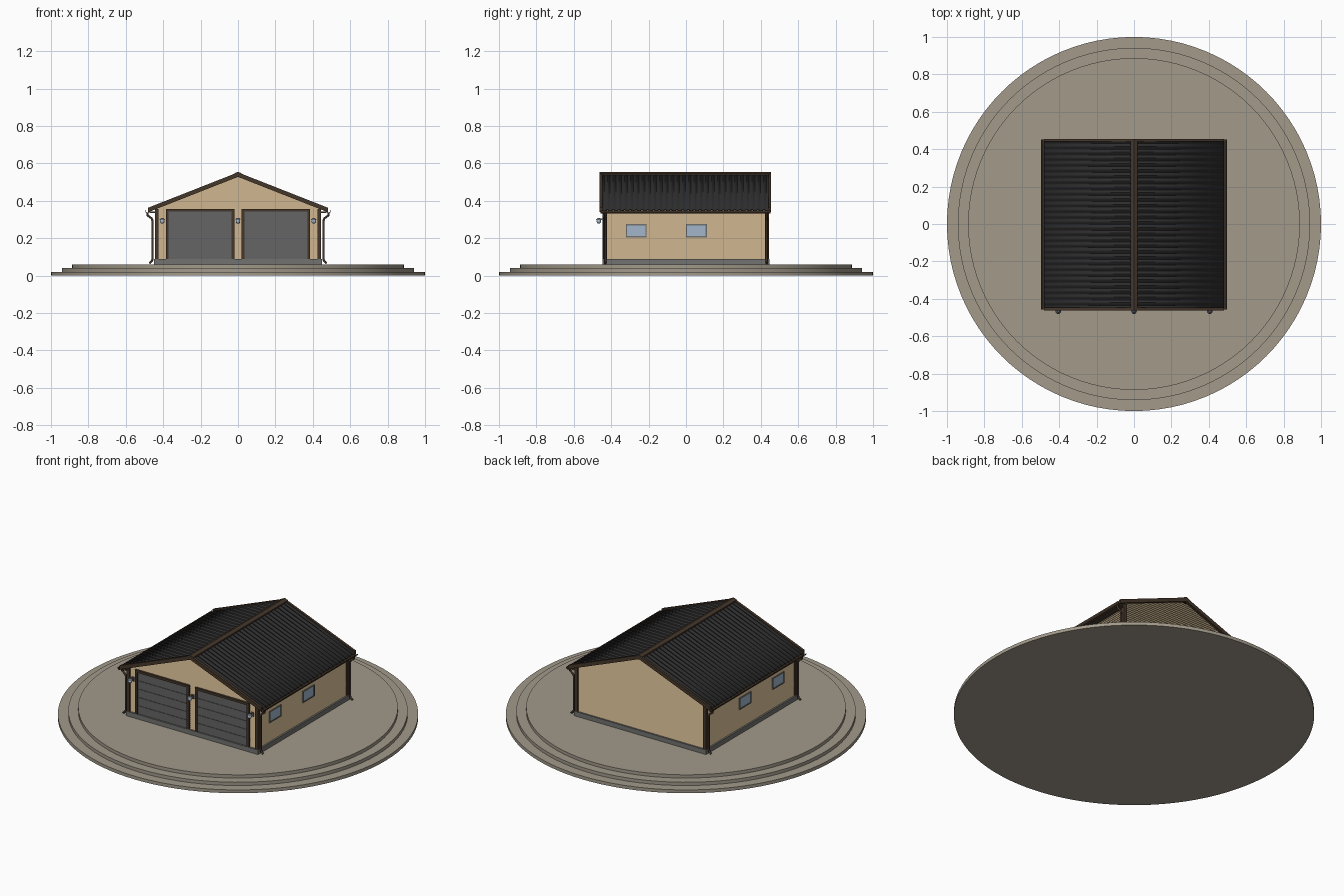
import bpy, bmesh, math

if "Cube" in bpy.data.objects:
    bpy.data.objects.remove(bpy.data.objects["Cube"])

def mat(name, r, g, b):
    m = bpy.data.materials.new(name)
    m.diffuse_color = (r, g, b, 1)
    m.use_nodes = True
    m.node_tree.nodes["Principled BSDF"].inputs["Base Color"].default_value = m.diffuse_color
    return m

STONE = mat("stone", .36, .32, .255)
CONC = mat("concrete", .17, .17, .16)
WOOD = mat("siding", .52, .39, .235)
BROWN = mat("brown_trim", .06, .038, .024)
DOOR = mat("door_grey", .13, .13, .13)
ROOF = mat("roof_metal", .025, .025, .025)
GLASS = mat("glass", .36, .47, .6)
STEEL = mat("lamp_steel", .12, .13, .15)

def finish(name, bm, m, smooth=False):
    bmesh.ops.recalc_face_normals(bm, faces=bm.faces)
    me = bpy.data.meshes.new(name)
    bm.to_mesh(me)
    bm.free()
    ob = bpy.data.objects.new(name, me)
    bpy.context.collection.objects.link(ob)
    me.materials.append(m)
    if smooth:
        bpy.ops.object.select_all(action='DESELECT')
        ob.select_set(True)
        bpy.context.view_layer.objects.active = ob
        bpy.ops.object.shade_smooth_by_angle(angle=math.radians(35))
    return ob

def add_box(bm, x0, x1, y0, y1, z0, z1):
    v = bmesh.ops.create_cube(bm, size=1)['verts']
    for p in v:
        p.co = ((x0 + x1) / 2 + p.co.x * (x1 - x0),
                (y0 + y1) / 2 + p.co.y * (y1 - y0),
                (z0 + z1) / 2 + p.co.z * (z1 - z0))

def boxes(name, dims, m):
    bm = bmesh.new()
    for d in dims:
        add_box(bm, *d)
    return finish(name, bm, m)

def prism(name, prof, y0, y1, m, smooth=False):
    """Extrude an (x, z) outline along y."""
    bm = bmesh.new()
    f = bm.faces.new([bm.verts.new((x, y0, z)) for x, z in prof])
    r = bmesh.ops.extrude_face_region(bm, geom=[f])
    for v in r['geom']:
        if isinstance(v, bmesh.types.BMVert):
            v.co.y = y1
    return finish(name, bm, m, smooth)

def chevron(half, top, slope, t):
    e = top - slope * half
    return [(-half, e), (0, top), (half, e), (half, e - t), (0, top - t), (-half, e - t)]

# round stepped plinth
for i, (r, z) in enumerate([(1.0, 0), (.942, .02), (.887, .04)]):
    bm = bmesh.new()
    bmesh.ops.create_cone(bm, cap_ends=True, segments=96, radius1=r, radius2=r, depth=.02)
    bmesh.ops.translate(bm, vec=(0, 0, z + .01), verts=bm.verts)
    finish(f"plinth_step_{i + 1}", bm, STONE, True)

# foundation slab
boxes("foundation", [(-.448, .448, -.446, .446, .06, .088)], CONC)

# lapped siding: each course is a wedge, gable courses follow the roof slope
W, Y, H = .434, .432, .0125

def course(bm, a0, a1, z, place):
    """Wedge plank from half-width a0 (bottom) to a1 (top)."""
    pts = [(-a0, .004, z), (a0, .004, z), (a1, 0, z + H), (-a1, 0, z + H),
           (-a0, -.01, z), (a0, -.01, z), (a1, -.01, z + H), (-a1, -.01, z + H)]
    v = [bm.verts.new(place(*p)) for p in pts]
    for f in [(0, 1, 2, 3), (7, 6, 5, 4), (0, 4, 5, 1), (1, 5, 6, 2), (2, 6, 7, 3), (3, 7, 4, 0)]:
        bm.faces.new([v[i] for i in f])

for s, end, side in [(-1, "front", "left"), (1, "back", "right")]:
    bm = bmesh.new()
    z = .088
    while z + H < .532:
        lim = lambda q: min(W, (.535 - q) / .4)
        course(bm, lim(z), lim(z + H), z, lambda a, d, q: (a, s * (Y + d), q))
        z += H
    finish(end + "_wall", bm, WOOD)
    bm = bmesh.new()
    for i in range(21):
        course(bm, Y, Y, .088 + i * H, lambda a, d, q: (s * (W + d), a, q))
    finish(side + "_wall", bm, WOOD)

# corner posts
boxes("corner_posts", [(sx * .424, sx * .444, sy * .422, sy * .443, .088, .355)
                       for sx in (-1, 1) for sy in (-1, 1)], BROWN)

# garage doors with frames
for s, n in [(-1, "left"), (1, "right")]:
    c = s * .203
    boxes(n + "_garage_door_panels",
          [(c - .17, c + .17, -.440, -.42, .09 + i * .051, .139 + i * .051) for i in range(5)]
          + [(c - .17, c + .17, -.437, -.42, .088, .345)], DOOR)
    boxes(n + "_garage_door_frame",
          [(c - .183, c - .168, -.447, -.42, .088, .357),
           (c + .168, c + .183, -.447, -.42, .088, .357),
           (c - .168, c + .168, -.447, -.42, .343, .357)], BROWN)

# side windows
for s, n in [(-1, "left"), (1, "right")]:
    for i, y in enumerate((-.266, .055)):
        a, b = sorted((s * .43, s * .4395))
        boxes(f"{n}_window_{i + 1}", [(a, b, y - .05, y + .05, .21, .27)], GLASS)
        a, b = sorted((s * .43, s * .443))
        boxes(f"{n}_window_frame_{i + 1}",
              [(a, b, y - .056, y + .056, zz, zz + .006) for zz in (.205, .269)]
              + [(a, b, yy, yy + .006, .205, .275) for yy in (y - .056, y + .05)], CONC)

# corrugated roof
bm = bmesh.new()
waves, seg, y0, y1 = 29, 8, -.452, .446
rows = []
for i in range(waves * seg + 1):
    y = y0 + (y1 - y0) * i / (waves * seg)
    d = .0045 * math.cos(2 * math.pi * i / seg)
    rows.append([bm.verts.new((x, y, .541 - .4 * abs(x) + d)) for x in (-.48, 0, .48)])
for a, b in zip(rows, rows[1:]):
    for k in (0, 1):
        bm.faces.new((a[k], a[k + 1], b[k + 1], b[k]))
roof = finish("corrugated_roof", bm, ROOF, True)
sol = roof.modifiers.new("thickness", 'SOLIDIFY')
sol.thickness, sol.offset = .004, 0

# roof trim: ridge cap, bargeboards, eave soffits
prism("ridge_cap", chevron(.02, .555, .4, .008), -.463, .455, BROWN)
prism("front_bargeboard", chevron(.48, .552, .393, .024), -.463, -.447, BROWN)
prism("back_bargeboard", chevron(.48, .552, .393, .024), .441, .455, BROWN)
boxes("eave_soffits", [(min(s * .43, s * .474), max(s * .43, s * .474), -.447, .441, .334, .344)
                       for s in (-1, 1)], BROWN)

# gutters and downspouts
for s, n in [(-1, "left"), (1, "right")]:
    arc = [math.pi + math.pi * i / 8 for i in range(9)]
    prof = [(s * .484 + .012 * math.cos(t), .347 + .014 * math.sin(t)) for t in arc] \
        + [(s * .484 + .009 * math.cos(t), .347 + .011 * math.sin(t)) for t in reversed(arc)]
    prism(n + "_gutter", prof, -.458, .452, BROWN, True)
    for sy, e in [(-1, "front"), (1, "back")]:
        cu = bpy.data.curves.new(f"{e}_{n}_downspout", 'CURVE')
        cu.dimensions = '3D'
        cu.bevel_depth, cu.bevel_resolution, cu.use_fill_caps = .006, 2, True
        path = [(.484, .337), (.483, .322), (.462, .306), (.457, .294),
                (.457, .088), (.461, .077), (.474, .066)]
        sp = cu.splines.new('POLY')
        sp.points.add(len(path) - 1)
        for p, (x, z) in zip(sp.points, path):
            p.co = (s * x, sy * .432, z, 1)
        cu.materials.append(BROWN)
        bpy.context.collection.objects.link(bpy.data.objects.new(cu.name, cu))

# wall lamps beside the doors
for x, n in [(-.405, "left"), (0, "middle"), (.405, "right")]:
    boxes(n + "_lamp_bracket", [(x - .008, x + .008, -.442, -.43, .28, .305),
                                (x - .003, x + .003, -.466, -.44, .300, .306)], STEEL)
    bm = bmesh.new()
    bmesh.ops.create_uvsphere(bm, u_segments=16, v_segments=10, radius=.012)
    bmesh.ops.translate(bm, vec=(x, -.466, .29), verts=bm.verts)
    finish(n + "_lamp_globe", bm, GLASS, True)
    bm = bmesh.new()
    bmesh.ops.create_cone(bm, cap_ends=True, segments=16, radius1=.015, radius2=.006, depth=.01)
    bmesh.ops.translate(bm, vec=(x, -.466, .303), verts=bm.verts)
    finish(n + "_lamp_cap", bm, STEEL, True)
